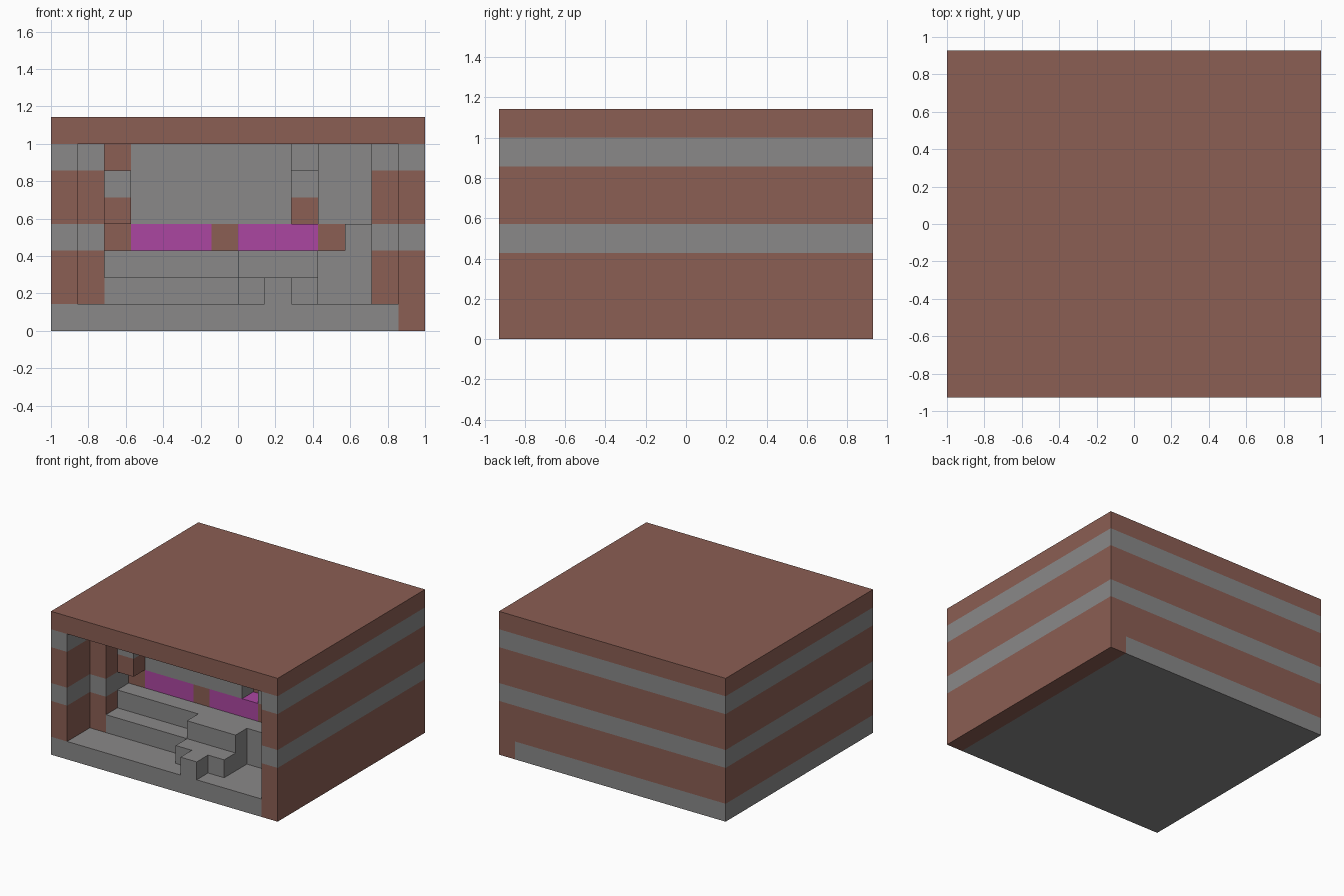
import bpy
import bmesh
from mathutils import Vector

cube = bpy.data.objects.get("Cube")
if cube:
    bpy.data.objects.remove(cube, do_unlink=True)

U = 1 / 7                      # one block
W, D, H = 14, 13, 8            # size in blocks


def material(name, rgb):
    m = bpy.data.materials.new(name)
    m.use_nodes = True
    m.diffuse_color = (*rgb, 1)
    bsdf = m.node_tree.nodes["Principled BSDF"]
    bsdf.inputs["Base Color"].default_value = (*rgb, 1)
    bsdf.inputs["Roughness"].default_value = 0.9
    return m


BROWN = material("clay_brown", (0.258, 0.112, 0.087))
GREY = material("stone_grey", (0.252, 0.248, 0.248))
MAGENTA = material("glowing_magenta", (0.407, 0.061, 0.356))


def block(name, x, y, z, mats, rule=None, cuts=()):
    """Box spanning block ranges; cuts are heights, rule picks a slot by height."""
    bm = bmesh.new()
    bmesh.ops.create_cube(bm, size=1)
    for v in bm.verts:
        v.co = Vector([r[0] + (c + 0.5) * (r[1] - r[0]) for c, r in zip(v.co, (x, y, z))])
    for k in cuts:
        bmesh.ops.bisect_plane(bm, geom=bm.verts[:] + bm.edges[:] + bm.faces[:],
                               plane_co=(0, 0, k), plane_no=(0, 0, 1))
    if rule:
        for f in bm.faces:
            f.material_index = rule(f.calc_center_median().z)
    for v in bm.verts:
        v.co = (v.co - Vector((W / 2, D / 2, 0))) * U
    mesh = bpy.data.meshes.new(name)
    bm.to_mesh(mesh)
    bm.free()
    for m in mats:
        mesh.materials.append(m)
    obj = bpy.data.objects.new(name, mesh)
    bpy.context.collection.objects.link(obj)
    return obj


def banded(name, x, y):
    """Wall of brown with two grey courses."""
    return block(name, x, y, (1, 7), [BROWN, GREY],
                 lambda h: int(3 <= h <= 4 or h >= 6), (3, 4, 6))


# Floor and roof
block("floor", (0, 13), (0, D), (0, 1), [GREY])
block("floor_edge", (13, W), (0, D), (0, 1), [BROWN])
block("roof", (0, W), (0, D), (7, H), [BROWN])

# Outer walls and the thicker piers behind the opening
banded("right_wall", (0, 1), (0, D))
banded("left_wall", (13, W), (0, D))
banded("back_wall", (1, 13), (12, D))
banded("right_pier", (1, 2), (2, 12))
banded("left_pier", (12, 13), (2, 12))

# Steps rising to the rear platform
block("platform", (2, 12), (3, 12), (1, 3), [GREY])
block("long_step", (2, 7), (2, 3), (1, 2), [GREY])
block("landing", (7, 10), (2, 3), (1, 3), [GREY])
block("landing_step", (7, 10), (1, 2), (1, 2), [GREY])
block("front_step", (8, 9), (0, 1), (1, 2), [GREY])
block("corner_block", (11, 12), (3, 4), (3, 4), [GREY])

# Glowing windows between brown posts
for i, (a, b, mat) in enumerate([(2, 3, BROWN), (3, 6, MAGENTA), (6, 7, BROWN),
                                 (7, 10, MAGENTA), (10, 11, BROWN), (11, 12, GREY)]):
    kind = "window" if mat == MAGENTA else "post"
    block(f"{kind}_{i}", (a, b), (4, 6), (3, 4), [mat])

# Inner rear wall with a narrow niche
block("inner_post", (2, 3), (4, 6), (4, 7), [BROWN])
block("inner_wall_right", (3, 9), (4, 6), (4, 7), [GREY])
block("inner_wall_left", (10, 12), (4, 6), (4, 7), [GREY])
block("niche_back", (9, 10), (6, 7), (4, 7), [GREY])

# Two short pillars: brown shaft, grey cap
for name, x, y in (("wall_pillar", 2, 3), ("niche_pillar", 9, 5)):
    block(name, (x, x + 1), (y, y + 1), (4, 6), [BROWN, GREY], lambda h: int(h > 5), (5,))
